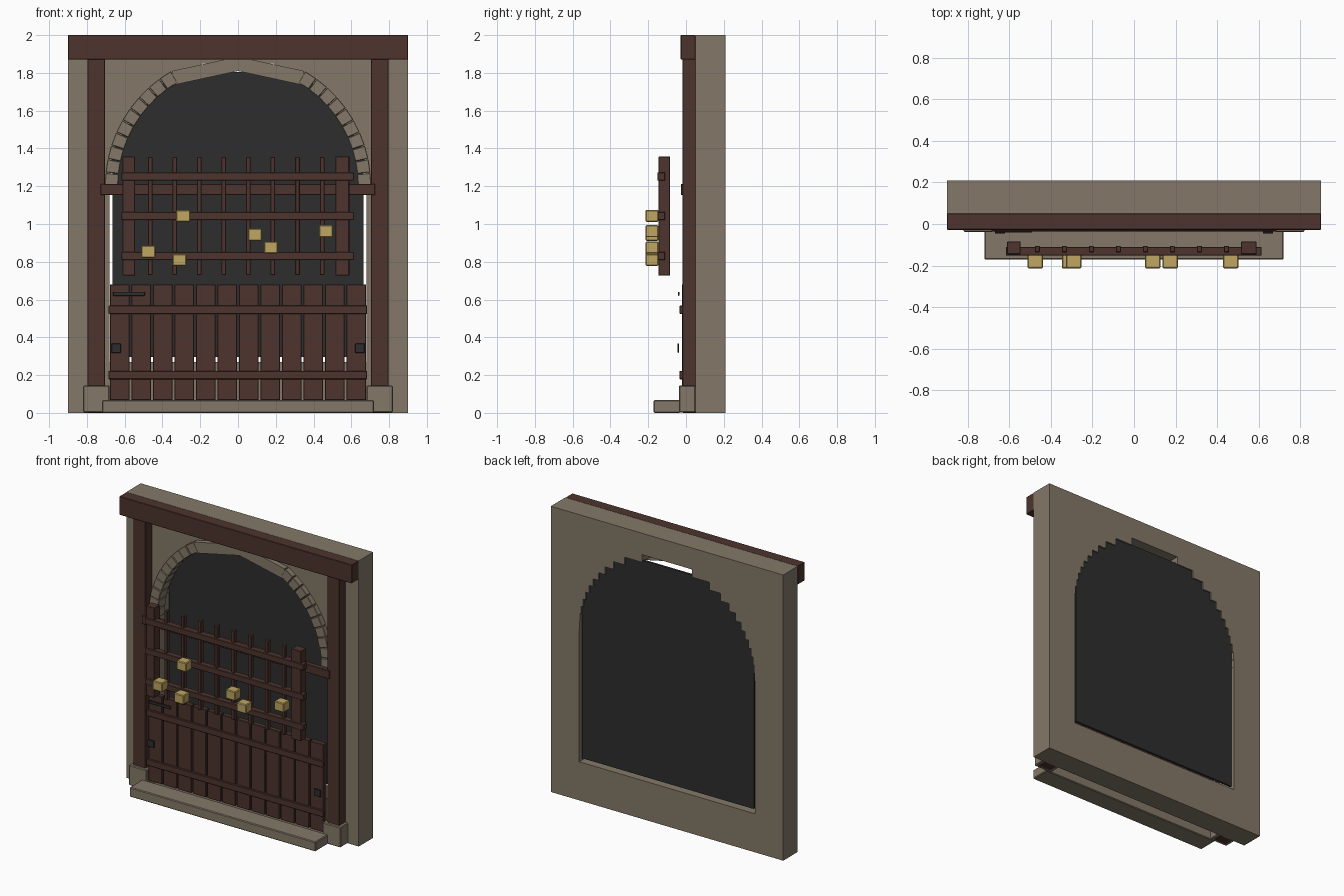
import bpy, bmesh, math

cube = bpy.data.objects.get("Cube")
if cube:
    bpy.data.objects.remove(cube, do_unlink=True)


def material(name, rgb):
    m = bpy.data.materials.new(name)
    m.use_nodes = True
    m.diffuse_color = (*rgb, 1)
    bsdf = m.node_tree.nodes["Principled BSDF"]
    bsdf.inputs["Base Color"].default_value = (*rgb, 1)
    bsdf.inputs["Roughness"].default_value = 0.9
    return m


STONE = material("warm_stone", (0.23, 0.19, 0.14))
WOOD = material("dark_wood", (0.075, 0.034, 0.027))
IRON = material("dark_iron", (0.027, 0.027, 0.027))
GOLD = material("straw_gold", (0.52, 0.38, 0.12))


def prism(name, outline, y0, y1, mat, bevel=0.0, mirror=False):
    """Extrude an x-z outline from y0 to y1."""
    bm = bmesh.new()
    face = bm.faces.new([bm.verts.new((x, y0, z)) for x, z in outline])
    ext = bmesh.ops.extrude_face_region(bm, geom=[face])
    for v in ext["geom"]:
        if isinstance(v, bmesh.types.BMVert):
            v.co.y = y1
    if mirror:
        # open the seam so both halves join
        seam = [f for f in bm.faces if all(abs(v.co.x) < 1e-6 for v in f.verts)]
        bmesh.ops.delete(bm, geom=seam, context="FACES_ONLY")
    bmesh.ops.recalc_face_normals(bm, faces=bm.faces)
    mesh = bpy.data.meshes.new(name)
    bm.to_mesh(mesh)
    bm.free()
    mesh.materials.append(mat)
    ob = bpy.data.objects.new(name, mesh)
    bpy.context.collection.objects.link(ob)
    if mirror:
        ob.modifiers.new("Mirror", "MIRROR")
    if bevel:
        mod = ob.modifiers.new("Bevel", "BEVEL")
        mod.width = bevel
        mod.segments = 1
    return ob


def box(name, x, y, z, mat, bevel=0.003):
    """Box from (low, high) pairs on each axis."""
    outline = [(x[0], z[0]), (x[1], z[0]), (x[1], z[1]), (x[0], z[1])]
    return prism(name, outline, y[0], y[1], mat, bevel)


# Wall with a stepped arched opening
SPRING, HALF, RISE, ROWS = 1.2, 0.68, 0.65, 12
half = [(0, 0), (0.9, 0), (0.9, 2), (0, 2), (0, SPRING + RISE)]
for i in reversed(range(ROWS)):
    w = HALF * math.sqrt(1 - ((i + 0.5) / ROWS) ** 2)
    half += [(w, SPRING + RISE * (i + 1) / ROWS), (w, SPRING + RISE * i / ROWS)]
half += [(HALF, SPRING), (HALF, 0.27), (0, 0.27)]
prism("wall", half, 0.05, 0.21, STONE, mirror=True)

# Dark panel filling the opening
box("back_panel", (-0.665, 0.665), (0.185, 0.2), (0.295, 1.805), IRON, 0)


# Arch stones
def polar(r, a):
    return r * math.cos(a), SPRING + r * math.sin(a)


COUNT = 10
for side, s in (("left", 1), ("right", -1)):
    for i in range(COUNT):
        a = math.radians(60 * i / COUNT)
        b = math.radians(60 * (i + 1) / COUNT - 0.3)
        pts = [polar(0.635, a), polar(0.705, a), polar(0.705, b), polar(0.635, b)]
        prism(f"{side}_arch_stone_{i + 1}", [(s * x, z) for x, z in pts],
              0.01 + 0.004 * (i % 2), 0.1, STONE, 0.003)
    crown = [(0, 1.81), (0.345, 1.735), (0.35, 1.81), (0.06, 1.873), (0, 1.873)]
    prism(f"{side}_crown_stone", [(s * x, z) for x, z in crown], 0.015, 0.1, STONE)

    # Posts and their stone feet
    box(f"{side}_post", sorted((s * 0.703, s * 0.798)), (-0.018, 0.055),
        (0, 1.88), WOOD)
    box(f"{side}_post_foot", sorted((s * 0.68, s * 0.82)), (-0.038, 0.05),
        (0.003, 0.145), STONE, 0.005)

    # Iron plates on the door
    box(f"{side}_door_plate", sorted((s * 0.62, s * 0.67)), (-0.045, -0.037),
        (0.318, 0.367), IRON, 0.002)

# Lintel, transom and doorstep
box("lintel", (-0.9, 0.9), (-0.028, 0.051), (1.87, 2.0), WOOD)
box("transom", (-0.728, 0.726), (-0.027, 0.01), (1.153, 1.212), WOOD)
box("doorstep", (-0.72, 0.72), (-0.172, -0.03), (0, 0.067), STONE, 0.005)

# Lower plank door
PLANKS, PITCH = 12, 0.1138
for i in range(PLANKS):
    x = (i - (PLANKS - 1) / 2) * PITCH
    box(f"door_plank_{i + 1}", (x - 0.0525, x + 0.0525), (-0.022, 0.015),
        (0.067, 0.68), WOOD)
for name, z in (("lower", 0.2), ("upper", 0.546)):
    box(f"{name}_door_rail", (-0.686, 0.684), (-0.035, -0.015),
        (z - 0.022, z + 0.022), WOOD)
box("door_latch", (-0.662, -0.492), (-0.042, -0.034), (0.62, 0.641), IRON, 0.002)

# Hanging lattice gate
for name, x in (("right", -0.578), ("left", 0.552)):
    w = 0.033 if x < 0 else 0.037
    box(f"{name}_gate_stile", (x - w, x + w), (-0.146, -0.084), (0.727, 1.357), WOOD)
for i in range(8):
    x = -0.465 + 0.13 * i
    box(f"gate_bar_{i + 1}", (x - 0.012, x + 0.012), (-0.136, -0.105),
        (0.73, 1.355), WOOD)
for i, z in enumerate((0.83, 1.042, 1.252)):
    box(f"gate_rail_{i + 1}", (-0.617, 0.614), (-0.152, -0.11),
        (z - 0.021, z + 0.021), WOOD)

# Small gold blocks on the gate
blocks = ((-0.29, 1.043), (-0.475, 0.853), (-0.31, 0.81),
          (0.09, 0.943), (0.175, 0.875), (0.466, 0.962))
for i, (x, z) in enumerate(blocks):
    box(f"gold_block_{i + 1}", (x - 0.037, x + 0.037), (-0.214, -0.146),
        (z - 0.032, z + 0.032), GOLD, 0.005)
